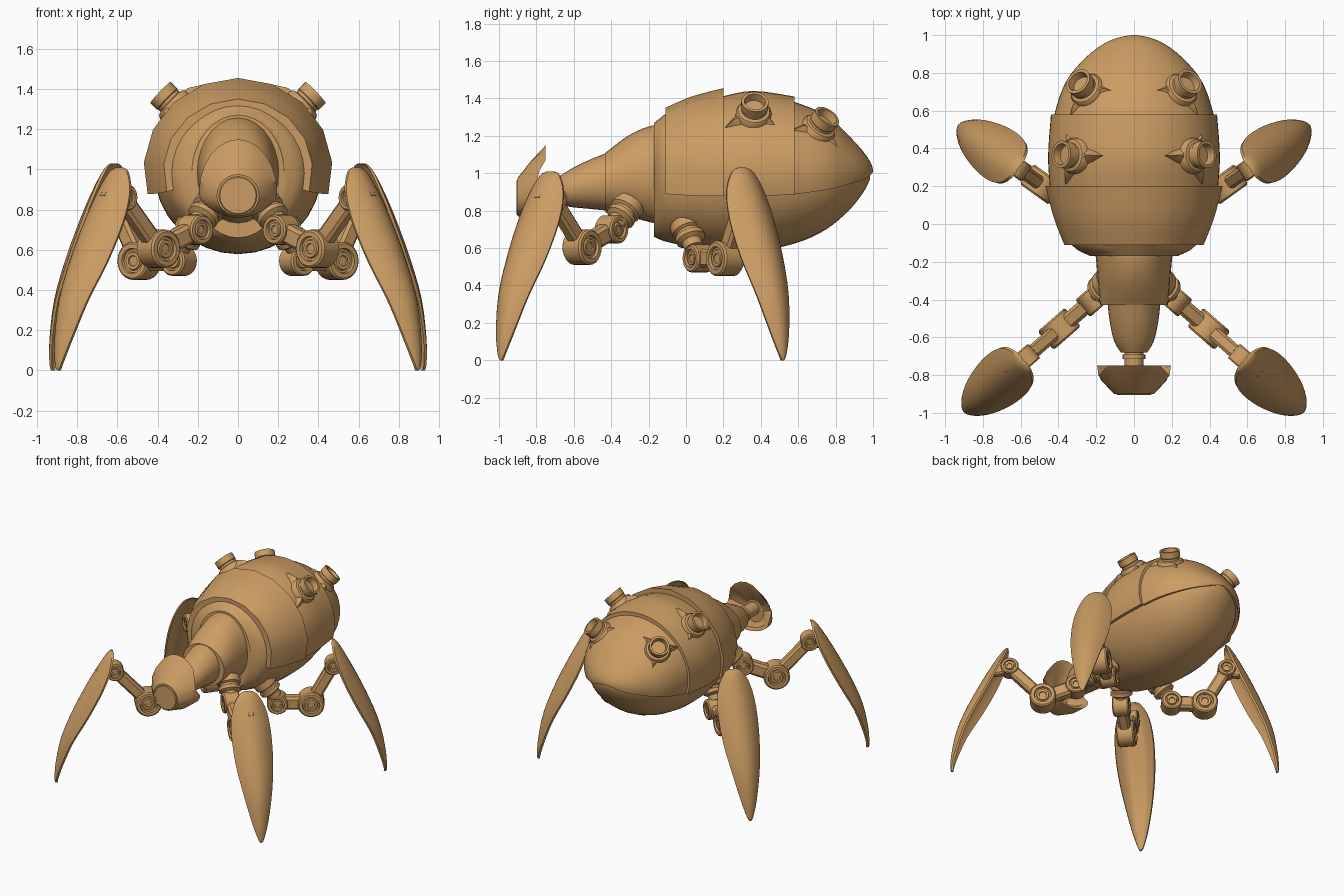
import bpy, bmesh, math
from mathutils import Matrix, Vector

if "Cube" in bpy.data.objects:
    bpy.data.objects.remove(bpy.data.objects["Cube"])

TAN = (0.60, 0.335, 0.125, 1)
mat = bpy.data.materials.new("tan_metal")
mat.use_nodes = True
mat.diffuse_color = TAN
bsdf = next(n for n in mat.node_tree.nodes if n.type == 'BSDF_PRINCIPLED')
bsdf.inputs["Base Color"].default_value = TAN


def finish(bm, name, matrix=Matrix(), sharp=35):
    """Place the mesh, keep edges sharper than the angle, make the object."""
    bmesh.ops.remove_doubles(bm, verts=bm.verts, dist=1e-5)
    bm.transform(matrix)
    bmesh.ops.recalc_face_normals(bm, faces=bm.faces)
    for f in bm.faces:
        f.smooth = True
    for e in bm.edges:
        e.smooth = e.calc_face_angle(0) < math.radians(sharp)
    me = bpy.data.meshes.new(name)
    bm.to_mesh(me)
    bm.free()
    me.materials.append(mat)
    bpy.context.collection.objects.link(bpy.data.objects.new(name, me))


def skin(rings, name, matrix=Matrix(), sharp=35):
    """Bridge closed rings of points and cap both ends."""
    bm = bmesh.new()
    rows = [[bm.verts.new(p) for p in r] for r in rings]
    n = len(rows[0])
    for a, b in zip(rows, rows[1:]):
        for i in range(n):
            j = (i + 1) % n
            bm.faces.new((a[i], a[j], b[j], b[i]))
    bm.faces.new(rows[0])
    bm.faces.new(rows[-1])
    finish(bm, name, matrix, sharp)


def smooth_rows(rows, sub=4):
    """Spline through rows of numbers."""
    out = []
    for i in range(len(rows) - 1):
        p = [rows[max(0, min(len(rows) - 1, i + k))] for k in (-1, 0, 1, 2)]
        for s in range(sub):
            t = s / sub
            out.append([b + 0.5 * t * (c - a + t * (2*a - 5*b + 4*c - d + t * (3*(b - c) + d - a)))
                        for a, b, c, d in zip(*p)])
    return out + [list(rows[-1])]


def oval(y, w, top, bottom, mid, angles, inset=0.0):
    pts = []
    for a in angles:
        h = (top - mid) if math.sin(a) > 0 else (mid - bottom)
        pts.append((max(w - inset, 0.002) * math.cos(a), y,
                    mid + max(h - inset, 0.002) * math.sin(a)))
    return pts


def circle(sides):
    return [math.tau * i / sides for i in range(sides)]


def tube(name, rows, sides=32):
    skin([oval(*r, circle(sides)) for r in smooth_rows(rows)], name)


def shell(name, rows, steps, thick=0.04, drop=17, sub=4):
    """Arched armour plate open underneath."""
    lo, hi = math.radians(-drop), math.radians(180 + drop)
    angles = [lo + (hi - lo) * i / steps for i in range(steps + 1)]
    skin([oval(*r, angles) + oval(*r, angles, thick)[::-1]
          for r in smooth_rows(rows, sub)], name)


def lathe(name, profile, matrix, sides=24):
    skin([[(max(r, 1e-6) * math.cos(a), max(r, 1e-6) * math.sin(a), h)
           for a in circle(sides)] for r, h in profile], name, matrix)


def aim(pos, direction, up=(0, 0, 1)):
    """Matrix whose z follows direction and x leans towards up."""
    z = Vector(direction).normalized()
    y = z.cross(Vector(up)).normalized()
    m = Matrix((y.cross(z), y, z)).transposed().to_4x4()
    return Matrix.Translation(pos) @ m


# Body hull (y, half width, top, bottom, middle)
tube("body_hull", [
    (-0.17, 0.23, 1.26, 0.66, 0.96), (-0.11, 0.33, 1.31, 0.635, 0.98),
    (0.05, 0.39, 1.36, 0.60, 1.0), (0.2, 0.415, 1.38, 0.58, 1.0),
    (0.4, 0.415, 1.39, 0.585, 1.0), (0.6, 0.385, 1.34, 0.63, 1.0),
    (0.75, 0.33, 1.26, 0.70, 1.0), (0.87, 0.24, 1.16, 0.80, 1.0),
    (0.95, 0.14, 1.07, 0.90, 1.0), (0.985, 0.05, 1.03, 0.97, 1.01)])

# Armour plates over the upper body
shell("front_armour", [
    (-0.11, 0.37, 1.35, 0.62, 1.0), (0.03, 0.425, 1.41, 0.59, 1.0),
    (0.2, 0.47, 1.455, 0.58, 1.0)], steps=10, thick=0.05)
shell("middle_armour", [
    (0.19, 0.445, 1.41, 0.58, 1.0), (0.36, 0.455, 1.44, 0.58, 1.0),
    (0.58, 0.44, 1.41, 0.61, 1.0)], steps=28)
shell("rear_armour", [
    (0.57, 0.425, 1.385, 0.61, 1.0), (0.7, 0.385, 1.335, 0.67, 1.0),
    (0.8, 0.33, 1.27, 0.73, 1.0), (0.9, 0.235, 1.17, 0.83, 1.0),
    (0.96, 0.15, 1.1, 0.9, 1.0), (0.99, 0.07, 1.05, 0.96, 1.01),
    (1.0, 0.01, 1.02, 1.0, 1.01)], steps=28)
shell("neck_collar", [(-0.17, 0.23, 1.27, 0.7, 0.98),
                      (-0.10, 0.325, 1.325, 0.65, 0.98)], steps=20, thick=0.03, sub=1)

# Neck segments
tube("neck_base", [(-0.1, 0.21, 1.265, 0.72, 0.99), (-0.2, 0.2, 1.25, 0.74, 0.98),
                   (-0.31, 0.19, 1.2, 0.77, 0.97), (-0.43, 0.18, 1.11, 0.79, 0.95)], 28)
tube("neck_front", [(-0.42, 0.14, 1.11, 0.8, 0.95), (-0.52, 0.128, 1.07, 0.81, 0.94),
                    (-0.62, 0.105, 1.02, 0.82, 0.92), (-0.68, 0.07, 0.98, 0.84, 0.91)], 24)
lathe("neck_pin", [(0.05, 0), (0.05, 0.05), (0.06, 0.05), (0.06, 0.075), (0.05, 0.075),
                   (0.05, 0.2)], aim((0, -0.64, 0.91), (0, -1, 0)))

# Hollow head cowl with a notch in each side of its rear rim
head = [oval(*r, circle(24)) for r in (
    (-0.85, 0.08, 0.97, 0.8, 0.88), (-0.76, 0.17, 1.11, 0.80, 0.89),
    (-0.75, 0.195, 1.15, 0.775, 0.88), (-0.83, 0.172, 1.065, 0.76, 0.875),
    (-0.9, 0.105, 0.975, 0.77, 0.87))]
for i in (1, 2):
    head[i] = [(x, y - 0.065 * max(0, 1 - abs(z - 0.97) / 0.09), z) for x, y, z in head[i]]
skin(head, "head_cowl", sharp=30)
lathe("head_nose", [(0.10, 0), (0.10, 0.035), (0.09, 0.045), (0, 0.045)],
      aim((0, -0.86, 0.87), (0, -1, 0)))

# Shared round profiles (radius, height)
TURRET = [(0, -0.05), (0.095, -0.05), (0.095, 0.025), (0.085, 0.04), (0.068, 0.045),
          (0.068, 0.06), (0.073, 0.065), (0.073, 0.112), (0.057, 0.112), (0.05, 0.07), (0, 0.07)]
HUB = [(0, 0.8), (0.25, 0.8), (0.28, 0.9), (0.45, 0.9), (0.5, 0.75), (0.62, 0.75),
       (0.66, 1.0), (0.9, 1.0), (1.0, 0.85)]
MOUNT = [(0, -0.05), (0.085, -0.05), (0.085, 0.0), (0.068, 0.01), (0.068, 0.025), (0.08, 0.03),
         (0.08, 0.055), (0.055, 0.07), (0.05, 0.11), (0, 0.11)]


def turret(name, side, pos, direction):
    m = side @ aim(pos, direction, (-1, 0, 0.6))
    lathe(name + "_barrel", TURRET, m)
    lathe(name + "_foot", [(0.18, -0.08), (0.17, -0.01), (0.11, 0.03), (0, 0.03)], m, sides=3)


def hub(name, m, r, z, radius, half):
    prof = [(a * radius, h * half) for a, h in HUB]
    prof += [(a, -h) for a, h in reversed(prof)]
    lathe(name, prof, m @ aim((r, 0, z), (0, 1, 0)))


def bar(name, m, p, q, width, thick):
    """Bevelled link between two joints in the leg plane."""
    a, b = Vector((p[0], 0, p[1])), Vector((q[0], 0, q[1]))
    bm = bmesh.new()
    bmesh.ops.create_cube(bm, size=1)
    bm.transform(Matrix.Diagonal((thick, width, (b - a).length, 1)))
    bmesh.ops.bevel(bm, geom=bm.edges[:], offset=min(width, thick) * 0.2,
                    segments=1, affect='EDGES')
    finish(bm, name, m @ aim((a + b) / 2, b - a))


# Blade rows: height, outward reach, half width, cupping depth
BLADE = [(1.025, 0.02, 0.02, 0.004), (1.0, 0.05, 0.07, 0.03), (0.9, 0.11, 0.122, 0.065),
         (0.75, 0.19, 0.145, 0.085), (0.55, 0.285, 0.138, 0.085), (0.35, 0.36, 0.105, 0.06),
         (0.15, 0.398, 0.06, 0.03), (0.03, 0.405, 0.022, 0.008), (0.0, 0.40, 0.006, 0.003)]


def blade(name, m, start, top, reach):
    across = [-1 + i / 6 for i in range(13)]
    rings = []
    for z, r, w, d in smooth_rows(BLADE, 3):
        z, r = z * top, start + r * reach
        outer = [(r - d * u * u, u * w, z) for u in across]
        # Inner face is hollow with a raised centre rib
        inner = [(r - d * u * u - 0.015 - 0.3 * d * max(0, 1 - 2.5 * abs(u)), u * w * 0.96, z)
                 for u in reversed(across)]
        rings.append(outer + inner)
    skin(rings, name, m, 40)


def leg(name, side, origin, turn, a, knee, ankle, start, top, reach):
    m = side @ Matrix.Translation(origin) @ Matrix.Rotation(math.radians(turn), 4, 'Z')
    hub(name + "_hip_joint", m, *a, 0.075, 0.06)
    hub(name + "_knee_joint", m, *knee, 0.095, 0.065)
    hub(name + "_ankle_joint", m, *ankle, 0.065, 0.05)
    bar(name + "_upper_link", m, a, knee, 0.085, 0.10)
    bar(name + "_lower_link", m, knee, ankle, 0.075, 0.085)
    bar(name + "_blade_bracket", m, ankle, (start + 0.12, ankle[1] - 0.02), 0.06, 0.09)
    blade(name + "_blade", m, start, top, reach)


# Paired parts, left is +x
for s, word in ((1, "left"), (-1, "right")):
    side = Matrix.Diagonal((s, 1, 1, 1))
    turret(word + "_front_turret", side, (0.305, 0.36, 1.305), (0.72, 0.08, 0.69))
    turret(word + "_rear_turret", side, (0.24, 0.70, 1.225), (0.5, 0.48, 0.69))
    lathe(word + "_front_hip_mount", MOUNT, side @ aim((0.15, -0.325, 0.80), (0.5, -0.5, -0.7)))
    lathe(word + "_rear_hip_mount", MOUNT, side @ aim((0.24, 0.01, 0.69), (0.5, 0.3, -0.8)))
    leg(word + "_front_leg", side, (0.2, -0.385, 0), -41,
        (0.02, 0.70), (0.26, 0.605), (0.50, 0.86), 0.505, 0.985, 1.05)
    leg(word + "_rear_leg", side, (0.295, 0.07, 0), 35.5,
        (0.0, 0.545), (0.24, 0.545), (0.40, 0.84), 0.385, 1.005, 0.98)
